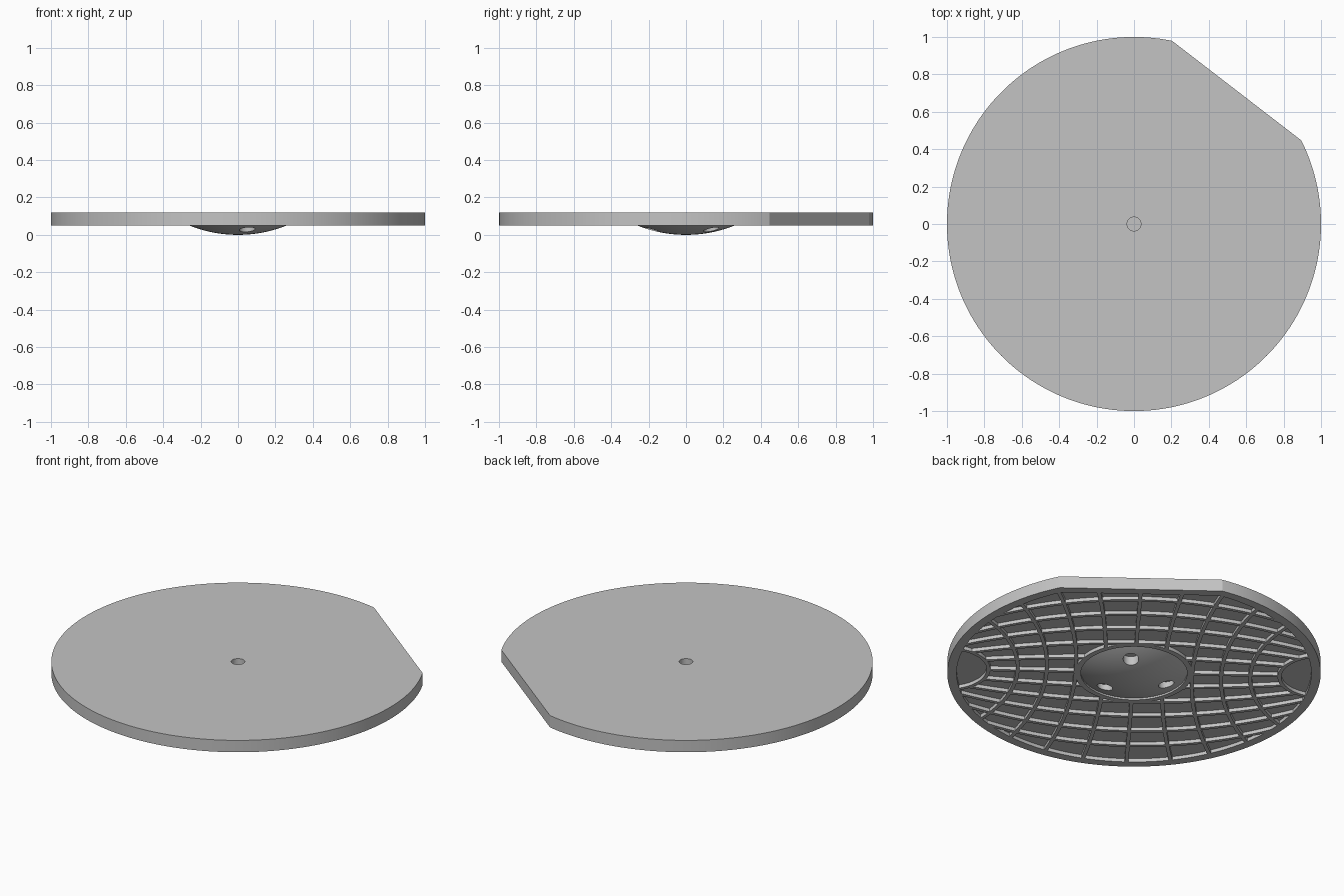
import bpy, bmesh, math

if "Cube" in bpy.data.objects:
    bpy.data.objects.remove(bpy.data.objects["Cube"], do_unlink=True)

TURN = math.radians(-37.6)      # the flat side faces local +y before this turn
TOP, BOTTOM, FLOOR = 0.12, 0.05, 0.07
STEP = 0.156                    # spacing of the ribs along both axes
POLE = 1.35                     # where the long ribs converge
LENS = 0.22                     # radius of the open patches at the sides

grey = bpy.data.materials.new("light_grey")
grey.use_nodes = True
grey.diffuse_color = (0.55, 0.55, 0.55, 1)
grey.node_tree.nodes["Principled BSDF"].inputs["Base Color"].default_value = (0.55, 0.55, 0.55, 1)


def finish(name, bm, turn=TURN):
    bmesh.ops.recalc_face_normals(bm, faces=bm.faces)
    mesh = bpy.data.meshes.new(name)
    bm.to_mesh(mesh)
    bm.free()
    mesh.materials.append(grey)
    ob = bpy.data.objects.new(name, mesh)
    ob.rotation_euler.z = turn
    bpy.context.collection.objects.link(ob)
    return ob


def loft(bm, loops):
    """Skin a stack of equal closed loops and cap both ends."""
    rows = [[bm.verts.new(p) for p in loop] for loop in loops]
    for a, b in zip(rows, rows[1:]):
        for i in range(len(a)):
            j = (i + 1) % len(a)
            bm.faces.new((a[i], a[j], b[j], b[i]))
    bm.faces.new(rows[0])
    bm.faces.new(rows[-1])


def outline(radius, flat, z, n=160):
    """Circle with one side cut straight at y = flat."""
    gap = math.acos(flat / radius)
    angles = [math.pi / 2 + gap + (math.tau - 2 * gap) * i / n for i in range(n + 1)]
    return [(radius * math.cos(a), radius * math.sin(a), z) for a in angles]


def circle(radius, z, n=96, x=0, y=0):
    return [(x + radius * math.cos(math.tau * i / n),
             y + radius * math.sin(math.tau * i / n), z) for i in range(n)]


def cut(ob, cutter):
    cutter.hide_render = True
    cutter.hide_set(True)
    mod = ob.modifiers.new("hole", "BOOLEAN")
    mod.object = cutter
    mod.solver = "EXACT"
    bpy.context.view_layer.objects.active = ob
    bpy.ops.object.modifier_apply(modifier=mod.name)
    bpy.data.objects.remove(cutter, do_unlink=True)


def cylinder(name, radius, z0, z1, x=0, y=0):
    bm = bmesh.new()
    loft(bm, [circle(radius, z0, 32, x, y), circle(radius, z1, 32, x, y)])
    return finish(name, bm, 0)


def inside(x, y):
    """Keep ribs within the pocket, off the hub and off the side patches."""
    return (math.hypot(x, y) < 0.965 and y < 0.865 and math.hypot(x, y) > 0.3
            and math.hypot(abs(x) - 1, y) > LENS - 0.005)


def rib(bm, centre, r, sign, swap, half=0.01, n=240):
    """Curved bar along an arc whose centre lies on one axis."""
    def point(rad, a):
        u, v = sign * (centre - rad * math.cos(a)), rad * math.sin(a)
        return (v, u) if swap else (u, v)
    span = min(math.pi / 2, math.asin(min(1, 1 / abs(r))))
    angles = [span * (2 * i / n - 1) for i in range(n + 1)]
    run = []
    for a in angles + [None]:
        if a is not None and inside(*point(r, a)):
            run.append(a)
            continue
        if len(run) > 1:
            loft(bm, [[(*point(r - half, b), BOTTOM), (*point(r + half, b), BOTTOM),
                       (*point(r + half, b), FLOOR + 0.005), (*point(r - half, b), FLOOR + 0.005)]
                      for b in run])
        run = []


# Disc with a flat side, raised rim and pocketed underside
bm = bmesh.new()
loft(bm, [outline(1, 0.9, TOP), outline(1, 0.9, BOTTOM),
          outline(0.95, 0.85, BOTTOM), outline(0.95, 0.85, FLOOR)])
disc = finish("disc", bm)
cut(disc, cylinder("centre_hole_cutter", 0.037, 0.08, 0.2))

# Cross ribs bowing around the two sides
bm = bmesh.new()
for k, centre in enumerate((1000, 5.6, 3.2, 2.1, 1.5, 1.0)):
    for sign in ((1, -1) if k else (1,)):
        rib(bm, centre, centre - STEP * k, sign, False)
cross_ribs = finish("cross_ribs", bm)

# Long ribs converging toward the two sides
bm = bmesh.new()
rib(bm, 1000, 1000, 1, True)
for k in range(1, 6):
    t = STEP * k
    centre = (t * t - POLE * POLE) / (2 * t)
    for sign in (1, -1):
        rib(bm, centre, centre - t, sign, True)
long_ribs = finish("long_ribs", bm)

# Hub: collar, shallow groove and a spherical dome
BALL = 0.7
dome_radii = [0.285 - 0.28 * i / 20 for i in range(21)]
profile = [(0.315, FLOOR + 0.005), (0.315, BOTTOM), (0.285, BOTTOM)]
profile += [(r, BALL - math.sqrt(BALL * BALL - r * r)) for r in dome_radii]
bm = bmesh.new()
loft(bm, [circle(r, z) for r, z in profile])
hub = finish("hub_dome", bm)

# Three round holes in the dome
for deg in (-75, 45, 165):
    a = math.radians(deg)
    cut(hub, cylinder("dome_hole_cutter", 0.042, -0.05, 0.068,
                      0.19 * math.cos(a), 0.19 * math.sin(a)))

# Smooth the round walls and keep the edges sharp
bpy.ops.object.select_all(action="DESELECT")
for ob in (disc, hub, cross_ribs, long_ribs):
    ob.select_set(True)
bpy.context.view_layer.objects.active = disc
bpy.ops.object.shade_smooth_by_angle(angle=math.radians(20))
